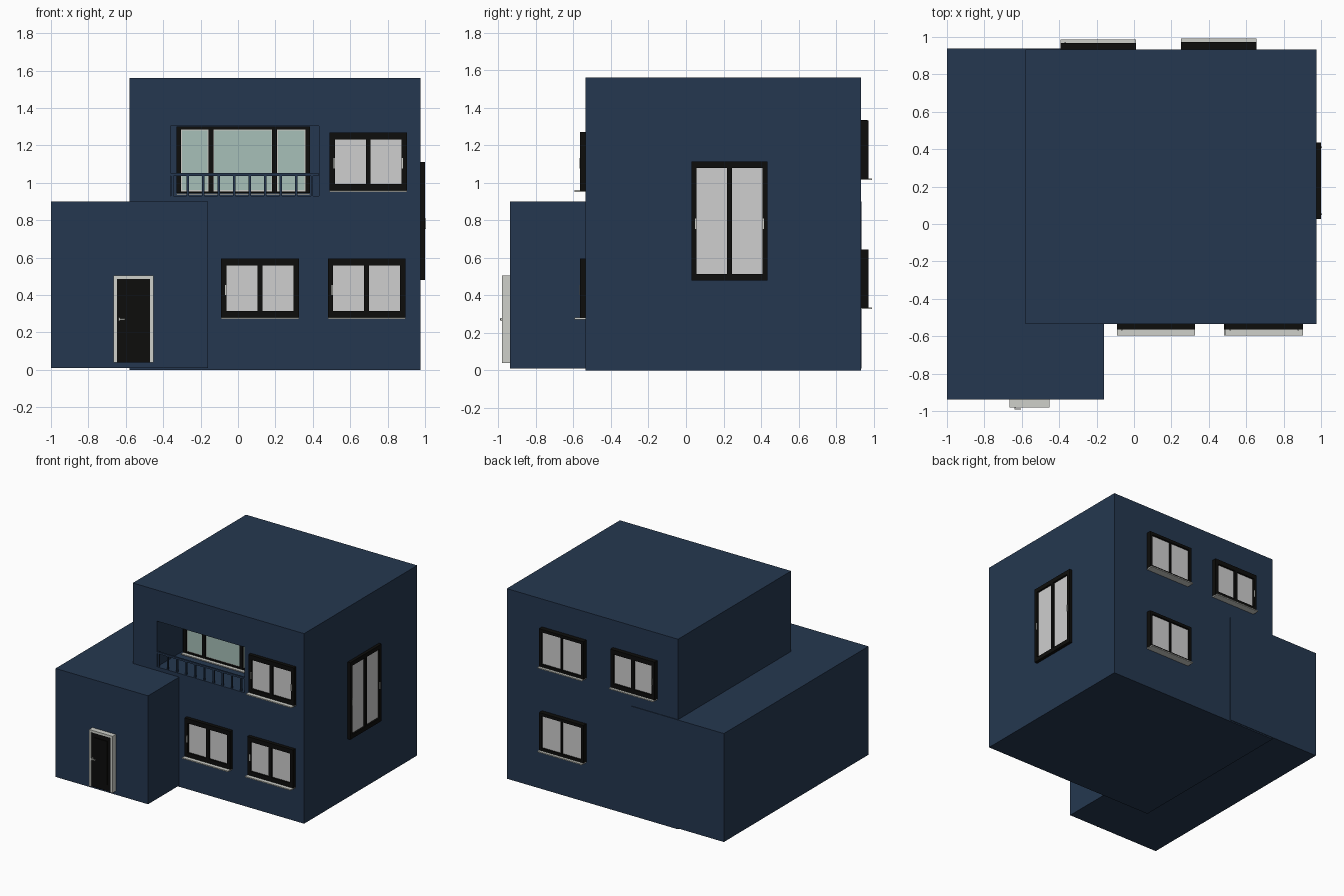
import bpy
import bmesh
from mathutils import Matrix, Vector

old = bpy.data.objects.get("Cube")
if old:
    bpy.data.objects.remove(old, do_unlink=True)


def material(name, r, g, b):
    m = bpy.data.materials.new(name)
    m.use_nodes = True
    m.diffuse_color = (r, g, b, 1)
    bsdf = m.node_tree.nodes["Principled BSDF"]
    bsdf.inputs["Base Color"].default_value = (r, g, b, 1)
    bsdf.inputs["Roughness"].default_value = 0.7
    return m


NAVY = material("navy wall", 0.018, 0.039, 0.08)
BLACK = material("black frame", 0.004, 0.004, 0.0035)
PANE = material("pale grey pane", 0.62, 0.62, 0.62)
TRIM = material("light stone trim", 0.62, 0.63, 0.59)
GLASS = material("green glass", 0.39, 0.53, 0.48)


def boxes(name, mat, bounds):
    """One object made of boxes, each given as ((x0, x1), (y0, y1), (z0, z1))."""
    bm = bmesh.new()
    for spans in bounds:
        size = [abs(b - a) for a, b in spans]
        mid = Vector([(a + b) / 2 for a, b in spans])
        bmesh.ops.create_cube(bm, size=1, matrix=Matrix.Translation(mid) @ Matrix.Diagonal((*size, 1)))
    mesh = bpy.data.meshes.new(name)
    bm.to_mesh(mesh)
    bm.free()
    mesh.materials.append(mat)
    ob = bpy.data.objects.new(name, mesh)
    bpy.context.collection.objects.link(ob)
    return ob


FRONT, BACK, SIDE = -0.535, 0.932, 0.975


def placer(wall):
    """Map (along wall, out from wall, height) spans to x, y, z spans."""
    def place(u, d, z):
        if wall == "front":
            return (u, (FRONT - d[0], FRONT - d[1]), z)
        if wall == "back":
            return (u, (BACK + d[0], BACK + d[1]), z)
        return ((SIDE + d[0], SIDE + d[1]), u, z)
    return place


def window(name, wall, u0, u1, z0, z1, side=0.028, rail=0.037, mullion=0.026,
           depth=0.03, sill=0.06, handles=""):
    at = placer(wall)
    mid = (u0 + u1) / 2
    out = (-0.005, depth)
    bars = [at((u0, u0 + side), out, (z0, z1)), at((u1 - side, u1), out, (z0, z1)),
            at((mid - mullion / 2, mid + mullion / 2), out, (z0 + rail, z1 - rail))]
    bars += [at((u0 + side, u1 - side), out, z) for z in ((z0, z0 + rail), (z1 - rail, z1))]
    boxes(name + "_frame", BLACK, bars)
    boxes(name + "_panes", PANE, [at((u0 + side / 2, u1 - side / 2), (-0.004, depth - 0.015),
                                     (z0 + rail / 2, z1 - rail / 2))])
    if sill:
        boxes(name + "_sill", TRIM, [at((u0, u1), (-0.005, sill), (z0 - 0.006, z0 + 0.003))])
    # small grips on the outer edges of the sashes
    h = z0 + (z1 - z0) * 0.48
    grips = []
    for key, u in (("L", u0 + side * 0.85), ("R", u1 - side * 0.85)):
        if key in handles:
            grips.append(at((u - 0.004, u + 0.004), (depth - 0.002, depth + 0.004), (h - 0.03, h + 0.025)))
    if grips:
        boxes(name + "_handles", TRIM, grips)


# House volumes, with the balcony cut into the taller one
main = boxes("main_block", NAVY, [((-0.58, SIDE), (FRONT, BACK), (0, 1.56))])
boxes("entrance_block", NAVY, [((-1, -0.16), (-0.938, 0.937), (0.01, 0.9))])
DEPTH = 0.33
cutter = boxes("balcony_cutter", NAVY, [((-0.362, 0.432), (FRONT - 0.1, FRONT + DEPTH), (0.93, 1.305))])
cutter.hide_render = True
cut = main.modifiers.new("balcony", "BOOLEAN")
cut.operation = "DIFFERENCE"
cut.solver = "EXACT"
cut.object = cutter
bpy.context.view_layer.objects.active = main
bpy.ops.object.modifier_apply(modifier=cut.name)
bpy.data.objects.remove(cutter, do_unlink=True)

# Balcony railing
rail_y = (FRONT + 0.004, FRONT + 0.018)
railing = [((-0.365, 0.43), rail_y, (1.037, 1.052))]
for i in range(10):
    x = -0.352 + i * 0.083
    railing.append(((x - 0.006, x + 0.006), rail_y, (0.93, 1.04)))
boxes("balcony_railing", NAVY, railing)

# Balcony window in three lights
y = FRONT + DEPTH
lights = [(-0.305, -0.157), (-0.132, 0.183), (0.208, 0.36)]
edges = [-0.33] + [e for pair in lights for e in pair] + [0.385]
frame_y = (y - 0.035, y + 0.005)
frame = [((edges[i], edges[i + 1]), frame_y, (0.945, 1.3)) for i in range(0, 8, 2)]
for pair in lights:
    frame += [(pair, frame_y, z) for z in ((0.945, 0.955), (1.286, 1.3))]
boxes("balcony_window_frame", BLACK, frame)
boxes("balcony_window_trim", TRIM, [((a, b), (y - 0.02, y), (0.955, 1.286)) for a, b in lights])
boxes("balcony_window_glass", GLASS,
      [((a + 0.005, b - 0.005), (y - 0.024, y - 0.005), (0.961, 1.28)) for a, b in lights])
boxes("balcony_window_sill", TRIM, [((-0.33, 0.385), (y - 0.06, y), (0.936, 0.944))])

# Front, back and side windows
window("front_lower_inner_window", "front", -0.09, 0.325, 0.278, 0.595, handles="L")
window("front_lower_outer_window", "front", 0.48, 0.895, 0.278, 0.595, handles="L")
window("front_upper_window", "front", 0.49, 0.903, 0.957, 1.27, handles="LR")
window("back_upper_right_window", "back", -0.392, 0.01, 1.02, 1.335, depth=0.036, sill=0.055, handles="L")
for level, z in (("upper", 1.02), ("lower", 0.332)):
    window("back_" + level + "_left_window", "back", 0.252, 0.655, z, z + 0.312, side=0.022,
           rail=0.024, mullion=0.01, depth=0.04, sill=0.06)
window("side_window", "side", 0.028, 0.435, 0.48, 1.112, rail=0.034, depth=0.025, sill=0, handles="LR")

# Front door
door_y = (-0.98, -0.93)
boxes("door_frame", TRIM, [((-0.665, -0.647), door_y, (0.04, 0.505)),
                           ((-0.471, -0.453), door_y, (0.04, 0.505)),
                           ((-0.647, -0.471), door_y, (0.487, 0.505))])
boxes("door_leaf", BLACK, [((-0.647, -0.471), (-0.974, -0.93), (0.04, 0.487)),
                           ((-0.615, -0.503), (-0.982, -0.97), (0.09, 0.45))])
boxes("door_handle", TRIM, [((-0.64, -0.632), (-0.99, -0.97), (0.262, 0.28)),
                            ((-0.64, -0.605), (-0.992, -0.986), (0.267, 0.275))])
